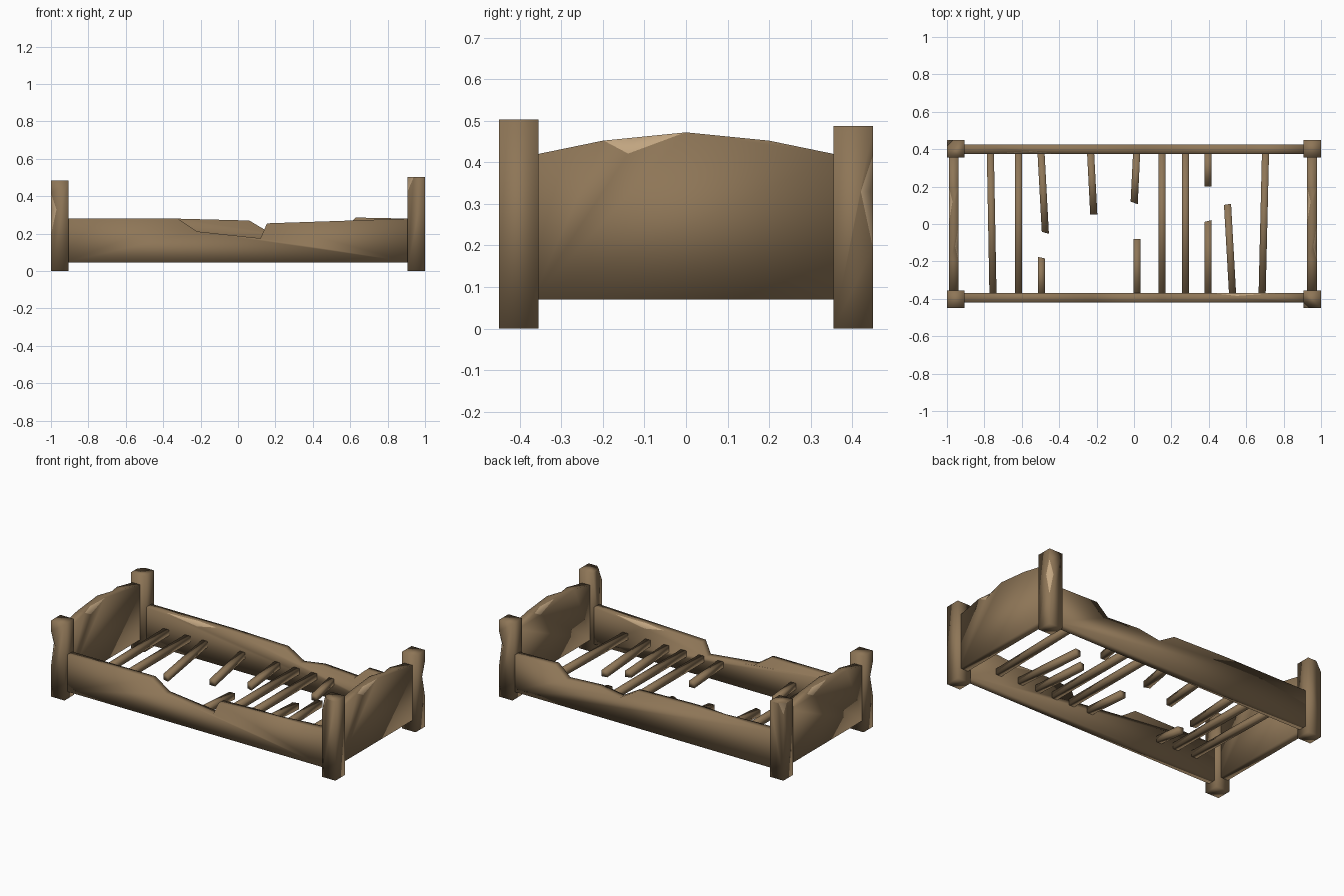
import bpy, bmesh
from mathutils import Vector

if "Cube" in bpy.data.objects:
    bpy.data.objects.remove(bpy.data.objects["Cube"])


def material(name, rgb):
    m = bpy.data.materials.new(name)
    m.diffuse_color = (*rgb, 1)
    m.use_nodes = True
    m.node_tree.nodes["Principled BSDF"].inputs["Base Color"].default_value = m.diffuse_color
    return m


BROWN = material("weathered_wood", (0.27, 0.18, 0.095))
TAN = material("fresh_split_wood", (0.54, 0.38, 0.22))


def finish(name, bm, mat):
    bmesh.ops.recalc_face_normals(bm, faces=bm.faces)
    mesh = bpy.data.meshes.new(name)
    bm.to_mesh(mesh)
    bm.free()
    mesh.materials.append(mat)
    ob = bpy.data.objects.new(name, mesh)
    bpy.context.collection.objects.link(ob)
    mesh.shade_smooth()
    return ob


def loft(name, a, b, mat=BROWN):
    """Closed solid between two matching outlines."""
    bm = bmesh.new()
    va = [bm.verts.new(p) for p in a]
    vb = [bm.verts.new(p) for p in b]
    bm.faces.new(va)
    bm.faces.new(vb[::-1])
    for i in range(len(a)):
        j = (i + 1) % len(a)
        bm.faces.new((va[i], vb[i], vb[j], va[j]))
    return finish(name, bm, mat)


def chip(ob, a, b, c, d):
    """Cut a splinter out of an edge: a-b lie on the edge, c and d on its two faces."""
    a, b, c, d = map(Vector, (a, b, c, d))
    e = (a + b) - (c + d) / 2
    out = (e - (c + d) / 2).normalized() * 0.0008
    bm = bmesh.new()
    for p in (a + out, b + out, c + out, d + out, e + out):
        bm.verts.new(p)
    bmesh.ops.convex_hull(bm, input=bm.verts)
    cutter = finish("chip_cutter", bm, TAN)
    cutter.hide_render = True
    mod = ob.modifiers.new("chip", 'BOOLEAN')
    mod.operation = 'DIFFERENCE'
    mod.solver = 'EXACT'
    mod.material_mode = 'TRANSFER'
    mod.object = cutter
    bpy.context.view_layer.objects.active = ob
    bpy.ops.object.modifier_apply(modifier=mod.name)
    bpy.data.objects.remove(cutter)
    ob.data.shade_smooth()


# corner posts, each with a worn outer edge and a split at the top
for name, sx, sy, h in (("front_left_post", -1, -1, 0.483), ("front_right_post", 1, -1, 0.503),
                        ("back_left_post", -1, 1, 0.483), ("back_right_post", 1, 1, 0.487)):
    xo, xi, yo, yi = sx * 1.0, sx * 0.905, sy * 0.45, sy * 0.355
    ring = [(xo, yo), (xi, yo), (xi, yi), (xo, yi)]
    post = loft(name, [(x, y, 0) for x, y in ring], [(x, y, h) for x, y in ring])
    if sx == sy:
        chip(post, (xo, yo, 0.19), (xo, yo, 0.42),
             (xo - sx * 0.03, yo, 0.33), (xo, yo - sy * 0.03, 0.33))
    else:
        cx = -0.905 - 0.095 if sx < 0 else 0.905
        chip(post, (cx, yo, 0.42), (cx, yo, h + 0.02),
             (cx + 0.035, yo, h), (cx, yo - sy * 0.035, h))

# side rails with broken-out top edges
front = [(-0.93, 0.045), (0.93, 0.045), (0.93, 0.281), (0.155, 0.255), (0.12, 0.175),
         (-0.22, 0.212), (-0.32, 0.28), (-0.93, 0.28)]
back = [(-0.93, 0.045), (0.93, 0.045), (0.93, 0.28), (0.63, 0.286), (0.55, 0.215),
        (0.32, 0.228), (0.17, 0.205), (0.06, 0.27), (-0.32, 0.28), (-0.93, 0.28)]
front_rail = loft("front_rail", [(x, -0.42, z) for x, z in front], [(x, -0.37, z) for x, z in front])
back_rail = loft("back_rail", [(x, 0.375, z) for x, z in back], [(x, 0.425, z) for x, z in back])
chip(front_rail, (0.77, -0.37, 0.277), (0.41, -0.37, 0.264), (0.55, -0.37, 0.238), (0.55, -0.385, 0.269))
chip(back_rail, (-0.77, 0.375, 0.28), (-0.41, 0.375, 0.28), (-0.55, 0.375, 0.25), (-0.55, 0.39, 0.28))

# arched end boards, splintered on both sides
arch = [(-0.37, 0.07), (0.37, 0.07), (0.37, 0.417), (0.2, 0.452), (0, 0.472), (-0.2, 0.452), (-0.37, 0.417)]
for name, x0, x1 in (("head_board", -0.99, -0.937), ("foot_board", 0.925, 0.978)):
    board = loft(name, [(x0, y, z) for y, z in arch], [(x1, y, z) for y, z in arch])
    for x, s in ((x1, 1), (x0, -1)):
        chip(board, (x, -0.2 * s, 0.452), (x, 0, 0.472),
             (x, -0.14 * s, 0.42), (x - s * 0.02, -0.12 * s, 0.46))


# slats: whole ones span both rails, broken ones droop towards a slanted end
def slat(name, x0, y0, x1, y1, droop=0.0, slant=0.0):
    w, z, t = 0.019, 0.138, 0.038
    corners = [(-1, 0), (1, 0), (1, t), (-1, t)]
    loft(name, [(x0 + s * w, y0, z + h) for s, h in corners],
         [(x1 + s * w, y1 + s * slant, z + h - droop) for s, h in corners])


B, F = 0.38, -0.375
for i, (xb, xf) in enumerate(((-0.768, -0.754), (-0.617, -0.617), (0.15, 0.15),
                              (0.275, 0.275), (0.703, 0.685))):
    slat(f"slat_{i + 1}", xb, B, xf, F)
for i, s in enumerate(((-0.497, B, -0.474, -0.047, 0.05, -0.005), (-0.232, B, -0.215, 0.05, 0.05, 0),
                       (0.014, B, 0.001, 0.113, 0.04, -0.007), (0.395, B, 0.395, 0.2, 0.04, 0),
                       (-0.495, F, -0.495, -0.18, 0.02, -0.004), (0.016, F, 0.016, -0.08, 0.02, 0),
                       (0.396, F, 0.396, 0.016, 0.02, 0.005), (0.527, F, 0.5, 0.105, 0.01, 0.003))):
    slat(f"broken_slat_{i + 1}", *s)
